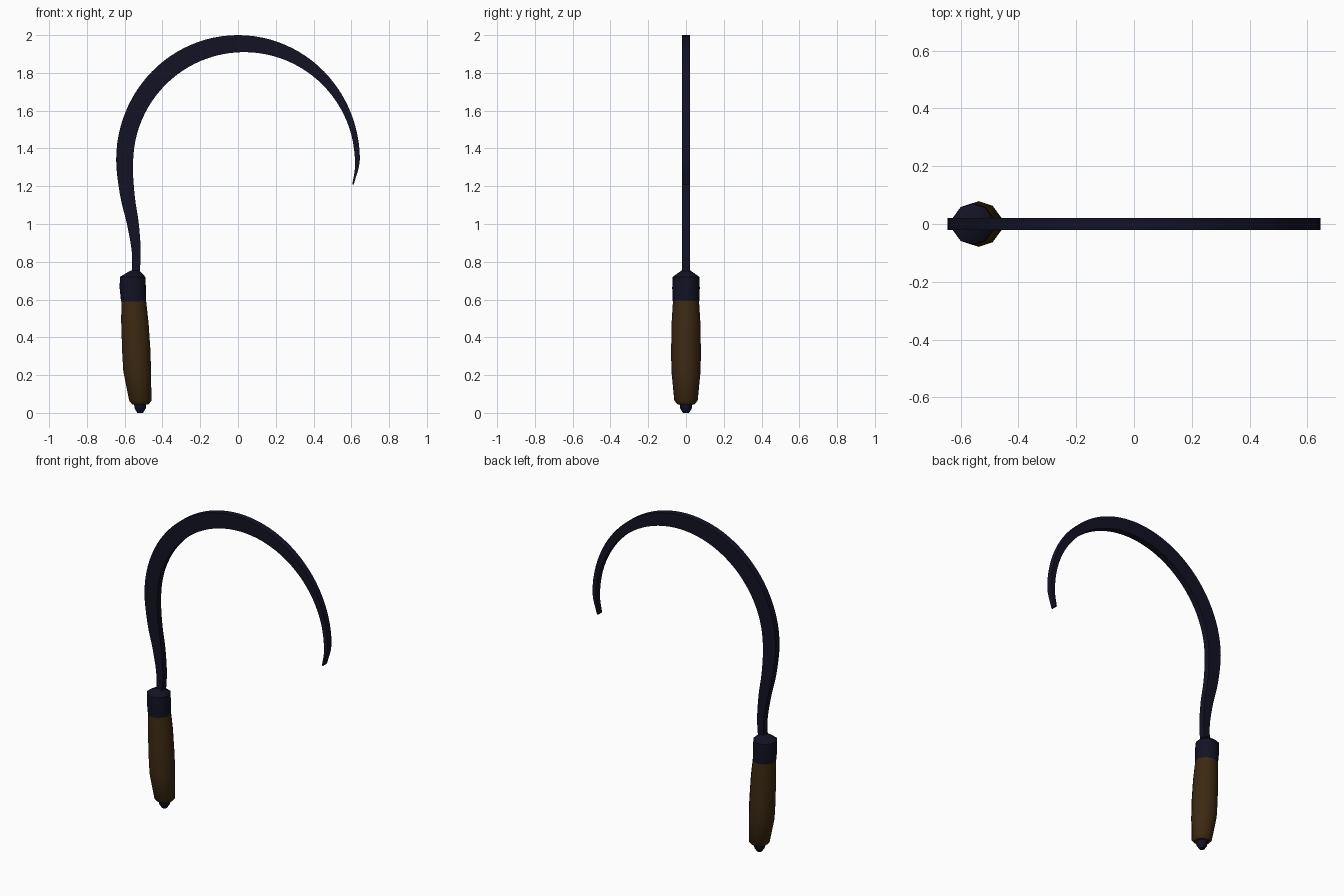
import bpy, bmesh, math
from mathutils import Vector

old = bpy.data.objects.get("Cube")
if old:
    bpy.data.objects.remove(old, do_unlink=True)


def material(name, rgb, rough):
    m = bpy.data.materials.new(name)
    m.use_nodes = True
    m.diffuse_color = (*rgb, 1)
    bsdf = m.node_tree.nodes["Principled BSDF"]
    bsdf.inputs["Base Color"].default_value = (*rgb, 1)
    bsdf.inputs["Roughness"].default_value = rough
    return m


steel = material("dark blue steel", (0.006, 0.006, 0.018), 0.5)
wood = material("dark brown wood", (0.045, 0.022, 0.006), 0.7)


def loft(name, rings, mat, angle):
    """Skin a list of equal-length rings and cap both ends."""
    bm = bmesh.new()
    loops = [[bm.verts.new(p) for p in ring] for ring in rings]
    n = len(loops[0])
    for a, b in zip(loops, loops[1:]):
        for i in range(n):
            j = (i + 1) % n
            bm.faces.new((a[i], a[j], b[j], b[i]))
    bm.faces.new(loops[0])
    bm.faces.new(loops[-1])
    bmesh.ops.recalc_face_normals(bm, faces=bm.faces)
    mesh = bpy.data.meshes.new(name)
    bm.to_mesh(mesh)
    bm.free()
    mesh.materials.append(mat)
    ob = bpy.data.objects.new(name, mesh)
    bpy.context.collection.objects.link(ob)
    bpy.ops.object.select_all(action='DESELECT')
    ob.select_set(True)
    bpy.context.view_layer.objects.active = ob
    bpy.ops.object.shade_smooth_by_angle(angle=math.radians(angle))
    return ob


def turned(name, profile, mat, sides=10):
    """Rings given as (centre x, height, radius, tilt of the ring)."""
    rings = []
    for cx, z, r, tilt in profile:
        ring = []
        for i in range(sides):
            a = math.tau * (i + 0.5) / sides
            dx = r * math.cos(a)
            ring.append((cx + dx, r * math.sin(a), z + tilt * dx))
        rings.append(ring)
    return loft(name, rings, mat, 40)


def smooth_path(points, steps=4):
    """Catmull-Rom curve through the points."""
    p = [Vector(q) for q in points]
    p = [2 * p[0] - p[1]] + p + [2 * p[-1] - p[-2]]
    out = []
    for a, b, c, d in zip(p, p[1:], p[2:], p[3:]):
        for k in range(steps):
            t = k / steps
            out.append(0.5 * (2 * b + (c - a) * t + (2 * a - 5 * b + 4 * c - d) * t * t
                              + (3 * b - a - 3 * c + d) * t ** 3))
    return out + [p[-2]]


def arc(cx, cz, rx, rz, count=13):
    angles = [math.pi * (1 - i / (count - 1)) for i in range(count)]
    return [(cx + rx * math.cos(a), cz + rz * math.sin(a)) for a in angles]


# Blade: paired outer and inner edges, from the tang round to the tip
outer = smooth_path([(-0.563, 0.72), (-0.562, 0.85), (-0.588, 1.0), (-0.624, 1.15)]
                    + arc(0, 1.34, 0.645, 0.66) + [(0.613, 1.21)])
inner = smooth_path([(-0.522, 0.72), (-0.515, 0.85), (-0.525, 1.0), (-0.547, 1.15)]
                    + arc(0.032, 1.32, 0.588, 0.59) + [(0.605, 1.21)])
half = 0.02
loft("curved_blade",
     [[(o.x, -half, o.y), (i.x, -half, i.y), (i.x, half, i.y), (o.x, half, o.y)]
      for o, i in zip(outer, inner)], steel, 40)

# Ferrule with a low conical shoulder
turned("ferrule", [(-0.553, 0.59, 0.07, 0), (-0.557, 0.66, 0.073, 0),
                   (-0.558, 0.72, 0.071, 0), (-0.545, 0.755, 0.022, 0)], steel)

# Wooden grip, leaning slightly and bellied in the middle
turned("wooden_grip", [(-0.553, 0.61, 0.068, 0), (-0.546, 0.48, 0.076, 0),
                       (-0.538, 0.32, 0.079, 0), (-0.534, 0.22, 0.077, 0),
                       (-0.517, 0.065, 0.062, 0), (-0.517, 0.045, 0.045, 0)], wood)

# End cap under the grip
turned("end_cap", [(-0.518, 0.055, 0.034, 0), (-0.518, 0.025, 0.032, 0),
                   (-0.518, 0, 0.016, 0)], steel)
